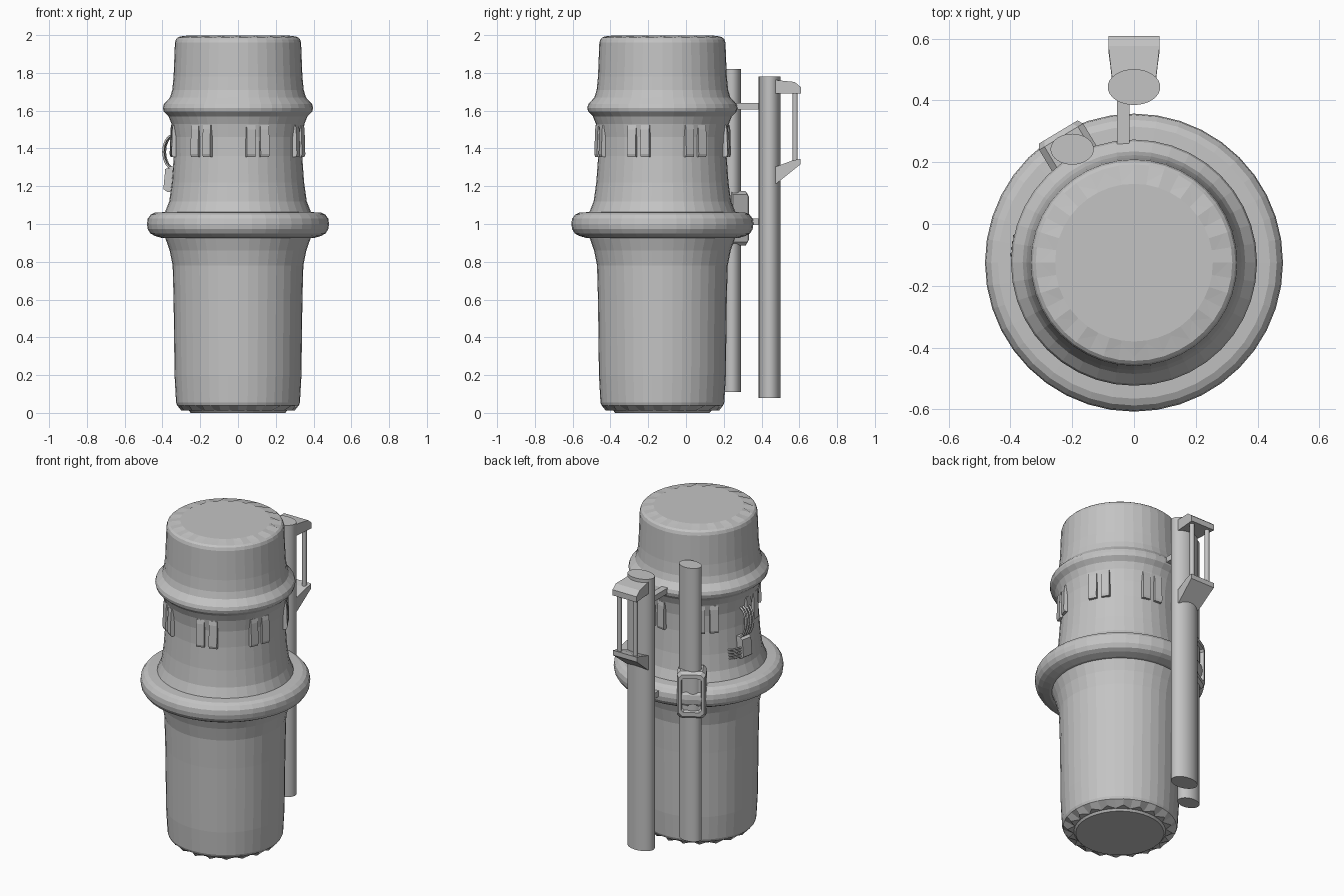
import bpy, bmesh, math
from mathutils import Matrix, Vector

if "Cube" in bpy.data.objects:
    bpy.data.objects.remove(bpy.data.objects["Cube"])

CY = -0.125  # axis of the main vessel lies slightly in front of the origin

grey = bpy.data.materials.new("plain_grey")
grey.diffuse_color = (0.55, 0.55, 0.55, 1)
grey.use_nodes = True
grey.node_tree.nodes["Principled BSDF"].inputs["Base Color"].default_value = grey.diffuse_color


def finish(name, bm, smooth=None):
    bmesh.ops.recalc_face_normals(bm, faces=bm.faces)
    me = bpy.data.meshes.new(name)
    bm.to_mesh(me)
    bm.free()
    ob = bpy.data.objects.new(name, me)
    me.materials.append(grey)
    bpy.context.collection.objects.link(ob)
    if smooth:
        bpy.context.view_layer.objects.active = ob
        ob.select_set(True)
        bpy.ops.object.shade_smooth_by_angle(angle=math.radians(smooth))
        ob.select_set(False)
    return ob


def loft(name, rings, smooth=None):
    """Skin a list of equal-length rings and cap both ends."""
    bm = bmesh.new()
    vs = [[bm.verts.new(p) for p in r] for r in rings]
    n = len(vs[0])
    for a, b in zip(vs, vs[1:]):
        for i in range(n):
            j = (i + 1) % n
            bm.faces.new((a[i], a[j], b[j], b[i]))
    bm.faces.new(vs[0])
    bm.faces.new(vs[-1])
    return finish(name, bm, smooth)


def ring(r, z, n, r2=None):
    """Circle round the vessel axis; r2 makes every second point step inward."""
    pts = []
    for i in range(n):
        a = 2 * math.pi * i / n
        q = r2 if (r2 and i % 2) else r
        pts.append((q * math.cos(a), CY + q * math.sin(a), z))
    return pts


def lathe(name, profile, n=40):
    return loft(name, [ring(r, z, n, *e) for r, z, *e in profile])


def box(name, lo, hi):
    c = [(lo[0], lo[1]), (hi[0], lo[1]), (hi[0], hi[1]), (lo[0], hi[1])]
    return loft(name, [[(x, y, z) for x, y in c] for z in (lo[2], hi[2])])


def pole(name, x, y, rx, ry, z0, z1, n=32):
    pts = [(x + rx * math.cos(2 * math.pi * i / n), y + ry * math.sin(2 * math.pi * i / n))
           for i in range(n)]
    return loft(name, [[(a, b, z) for a, b in pts] for z in (z0, z1)], 40)


def at_angle(deg, r, t, z):
    """Point at radius r along direction deg, shifted t sideways."""
    a = math.radians(deg)
    return (r * math.cos(a) - t * math.sin(a), CY + r * math.sin(a) + t * math.cos(a), z)


def wire(name, pts, rad):
    cu = bpy.data.curves.new(name, 'CURVE')
    cu.dimensions = '3D'
    cu.bevel_depth = rad
    cu.bevel_resolution = 1
    cu.use_fill_caps = True
    sp = cu.splines.new('POLY')
    sp.points.add(len(pts) - 1)
    for p, c in zip(sp.points, pts):
        p.co = (*c, 1)
    cu.materials.append(grey)
    ob = bpy.data.objects.new(name, cu)
    bpy.context.collection.objects.link(ob)


# vessel: lower body, wide collar, waist, upper collar and serrated caps
lathe("vessel_body", [
    (0.30, 0.012, 0.262), (0.322, 0.04), (0.328, 0.055), (0.336, 0.2), (0.341, 0.6),
    (0.346, 0.78), (0.362, 0.86), (0.383, 0.92), (0.39, 0.94), (0.39, 1.055),
    (0.382, 1.075), (0.364, 1.12), (0.35, 1.22), (0.34, 1.36), (0.341, 1.46),
    (0.352, 1.53), (0.368, 1.57), (0.393, 1.595), (0.398, 1.615), (0.392, 1.635),
    (0.36, 1.67), (0.348, 1.71), (0.341, 1.78), (0.334, 1.96), (0.328, 1.978),
    (0.318, 1.987), (0.305, 1.993, 0.265), (0.255, 1.999)])
lathe("bottom_plate", [(0.25, 0.0), (0.262, 0.014)])
lathe("wide_collar", [
    (0.37, 0.925), (0.40, 0.925), (0.44, 0.937), (0.464, 0.95), (0.478, 0.973),
    (0.482, 1.0), (0.478, 1.028), (0.462, 1.05), (0.44, 1.06), (0.39, 1.063)])

# pairs of vertical slats round the waist
for k in range(7):
    for s in (-1, 1):
        deg = -124 + k * 360 / 7
        t = s * 0.038
        rings = [[at_angle(deg, r, t + w, z) for r, w in
                  ((0.315, -0.024), (ro, -0.024), (ro, 0.024), (0.315, 0.024))]
                 for ro, z in ((0.353, 1.355), (0.358, 1.37), (0.354, 1.5), (0.35, 1.525))]
        loft("waist_slat", rings)

# standing poles at the back
pole("large_pole", 0, 0.443, 0.085, 0.058, 0.08, 1.78)
pole("small_pole", -0.2, 0.242, 0.07, 0.05, 0.11, 1.82)

# struts from the large pole to the vessel
box("upper_strut", (-0.055, 0.24, 1.605), (-0.015, 0.42, 1.64))
box("lower_strut", (-0.055, 0.30, 0.995), (-0.015, 0.42, 1.03))


# handle brackets: side profile in y, z, widening outward
def bracket(name, prof):
    rings = []
    for s in (-1, 1):
        rings.append([(s * (0.07 + 0.013 * min(1, max(0, (y - 0.47) / 0.06))), y, z)
                      for y, z in prof])
    return loft(name, rings)


bracket("handle_top_bracket", [(0.45, 1.69), (0.608, 1.69), (0.608, 1.725),
                               (0.575, 1.752), (0.475, 1.762), (0.45, 1.762)])
bracket("handle_bottom_bracket", [(0.45, 1.215), (0.48, 1.215), (0.605, 1.315),
                                  (0.605, 1.345), (0.56, 1.335), (0.48, 1.305), (0.45, 1.305)])
for s in (-1, 1):
    pole("handle_bar", s * 0.055, 0.578, 0.014, 0.014, 1.32, 1.70, 10)

# clamp box on the small pole: chamfered outline with recessed front
bm = bmesh.new()


def clamp_outline(w, z0, z1, c):
    return [(-w, z0 + c), (-w + c, z0), (w - c, z0), (w, z0 + c),
            (w, z1 - c), (w - c, z1), (-w + c, z1), (-w, z1 - c)]


rings = []
for d, w, z0, z1, c in ((-0.05, 0.083, 0.885, 1.175, 0.02), (0.04, 0.083, 0.885, 1.175, 0.02),
                        (0.058, 0.072, 0.90, 1.16, 0.02), (0.058, 0.058, 0.925, 1.135, 0.012),
                        (0.035, 0.054, 0.93, 1.13, 0.012)):
    ang = math.radians(121)
    u = Vector((math.sin(ang), -math.cos(ang)))
    nrm = Vector((math.cos(ang), math.sin(ang)))
    mid = Vector((-0.215, 0.248))
    rings.append([(*(mid + u * t + nrm * d), z) for t, z in clamp_outline(w, z0, z1, c)])
bm.free()
loft("pole_clamp", rings)

# small junction box with wires on the left side
J = 170
loft("junction_box", [[at_angle(J, r, t, z) for r, t in
                       ((0.32, -0.04), (ro, -0.035), (ro, 0.035), (0.32, 0.04))]
                      for ro, z in ((0.375, 1.17), (0.395, 1.185), (0.385, 1.29), (0.36, 1.305))])
for k in range(4):
    t = -0.03 + 0.02 * k
    # loops rising from the box back into the wall
    arc = [at_angle(J, 0.34 + 0.055 * math.sin(math.pi * i / 8), t + 0.025 * i / 8,
                    1.29 + 0.09 * (1 - math.cos(math.pi * i / 8))) for i in range(9)]
    wire("loop_wire", arc, 0.006)
    # short leads running sideways along the wall
    z = 1.185 + 0.018 * k
    wire("side_wire", [at_angle(J - d, r, 0, z + dz) for d, r, dz in
                       ((3, 0.375, 0), (8, 0.38, 0.004), (13, 0.372, 0), (17, 0.34, -0.008))], 0.005)
